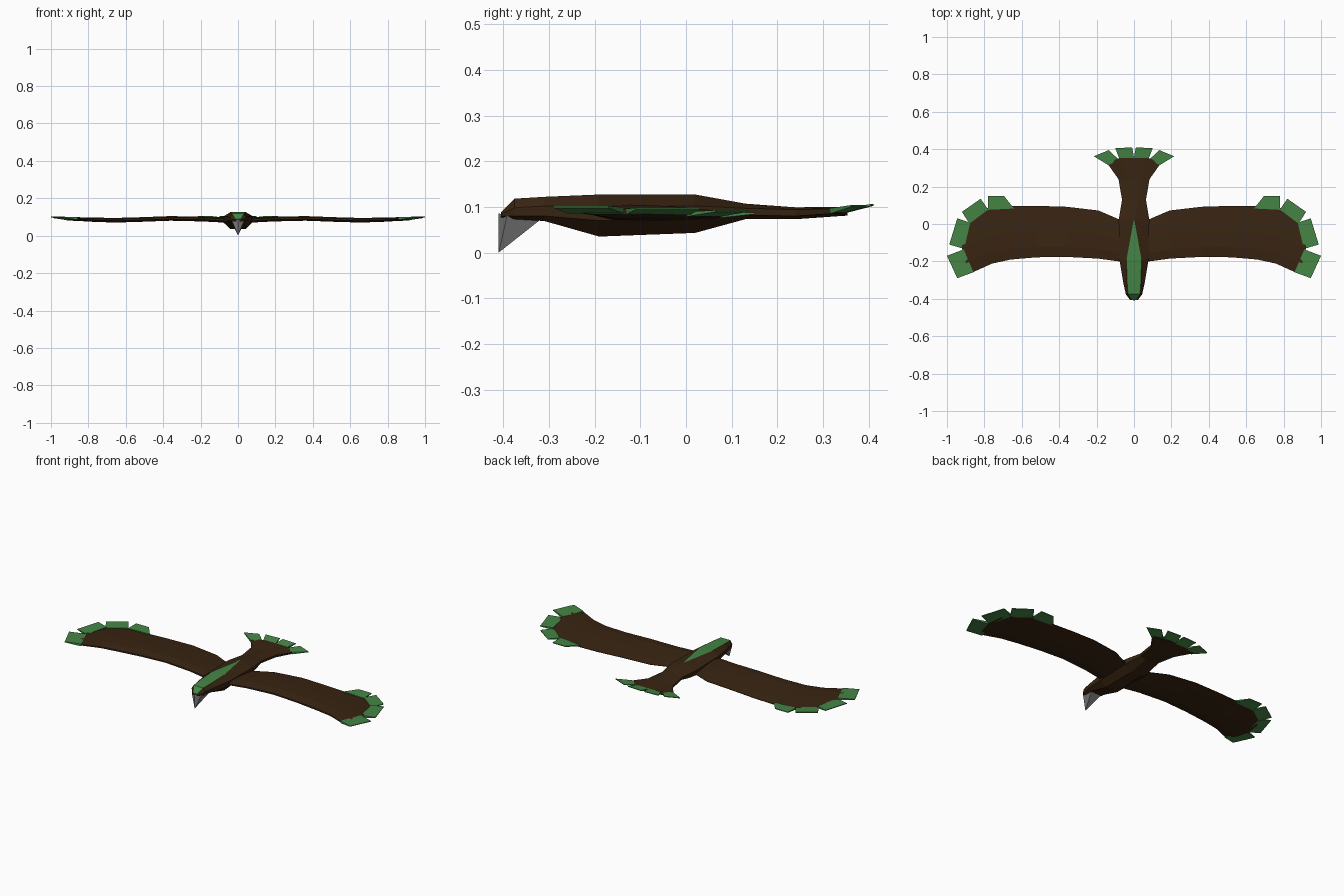
import bpy, bmesh

if "Cube" in bpy.data.objects:
    bpy.data.objects.remove(bpy.data.objects["Cube"])


def material(name, rgb):
    m = bpy.data.materials.new(name)
    m.diffuse_color = (*rgb, 1)
    m.use_nodes = True
    m.node_tree.nodes["Principled BSDF"].inputs["Base Color"].default_value = m.diffuse_color
    return m


BROWN = material("dark_brown", (0.04, 0.018, 0.006))
GREEN = material("feather_green", (0.06, 0.235, 0.06))
GREY = material("beak_grey", (0.2, 0.2, 0.2))


def finish(name, bm, mats):
    bmesh.ops.recalc_face_normals(bm, faces=bm.faces)
    me = bpy.data.meshes.new(name)
    bm.to_mesh(me)
    bm.free()
    for m in mats:
        me.materials.append(m)
    ob = bpy.data.objects.new(name, me)
    bpy.context.collection.objects.link(ob)
    return ob


def loft(rings):
    """Skin closed rings of equal length and cap both ends; returns strips by side index."""
    bm = bmesh.new()
    rows = [[bm.verts.new(p) for p in r] for r in rings]
    n = len(rows[0])
    strips = []
    for a, b in zip(rows, rows[1:]):
        strips.append([bm.faces.new((a[i], a[(i + 1) % n], b[(i + 1) % n], b[i]))
                       for i in range(n)])
    bm.faces.new(rows[0])
    bm.faces.new(rows[-1])
    return bm, strips


def mirror(ob):
    mod = ob.modifiers.new("mirror", 'MIRROR')
    mod.use_mirror_merge = False


# Body and tail: y, half width, top strip half width, top z, shoulder z, low z, bottom z
SECTIONS = [
    (-0.405, 0.022, 0.014, 0.088, 0.084, 0.080, 0.077),
    (-0.375, 0.044, 0.032, 0.118, 0.098, 0.080, 0.073),
    (-0.310, 0.058, 0.037, 0.122, 0.102, 0.080, 0.069),
    (-0.190, 0.078, 0.040, 0.127, 0.102, 0.070, 0.035),
    (0.020, 0.082, 0.002, 0.127, 0.102, 0.072, 0.043),
    (0.130, 0.064, 0.024, 0.107, 0.097, 0.082, 0.073),
    (0.240, 0.083, 0.040, 0.099, 0.094, 0.080, 0.073),
    (0.330, 0.147, 0.070, 0.100, 0.096, 0.086, 0.081),
]
rings = []
for k, (y, w, t, zt, zs, zl, zb) in enumerate(SECTIONS):
    mid = 0.024 if k == len(SECTIONS) - 1 else 0   # rounded end of the tail
    b = max(t, w * 0.4)
    half = [(t, y + mid, zt), (w, y, zs), (w * 0.97, y, zl), (b, y + mid, zb)]
    rings.append(half + [(-x, yy, z) for x, yy, z in reversed(half)])
bm, strips = loft(rings)
for s in strips[:4]:          # crown stripe
    s[7].material_index = 1
finish("body", bm, [BROWN, GREEN])

# Hooked beak
bm = bmesh.new()
pts = [(0, -0.41, 0.086), (0.032, -0.392, 0.08), (0.034, -0.32, 0.071),
       (-0.034, -0.32, 0.071), (-0.032, -0.392, 0.08)]
top = [bm.verts.new(p) for p in pts]
tip = bm.verts.new((0, -0.41, 0))
bm.faces.new(top)
for i in range(5):
    bm.faces.new((top[i], top[(i + 1) % 5], tip))
finish("beak", bm, [GREY])

# Wing: leading x, leading y, trailing x, trailing y, centre z, half thickness, tip bulge
STATIONS = [
    (0.03, -0.20, 0.03, 0.005, 0.086, 0.014, 0),
    (0.08, -0.20, 0.08, 0.025, 0.086, 0.014, 0),
    (0.19, -0.185, 0.19, 0.072, 0.090, 0.012, 0),
    (0.36, -0.176, 0.36, 0.092, 0.094, 0.012, 0),
    (0.52, -0.178, 0.52, 0.097, 0.088, 0.012, 0),
    (0.66, -0.190, 0.65, 0.095, 0.084, 0.012, 0),
    (0.76, -0.212, 0.785, 0.085, 0.087, 0.011, 0),
    (0.87, -0.262, 0.885, 0.010, 0.093, 0.008, 0.043),
]
CHORD = [(0, 0.35), (0.2, 1), (0.5, 0.9), (0.78, 0.5), (1, 0.1)]
rings = []
for lx, ly, tx, ty, z, h, bulge in STATIONS:
    def point(f, dz):
        return (lx + (tx - lx) * f + bulge * 4 * f * (1 - f), ly + (ty - ly) * f,
                z - 0.006 * f + dz * h)
    rings.append([point(f, d) for f, d in CHORD] + [point(f, -d) for f, d in reversed(CHORD)])
bm, _ = loft(rings)
mirror(finish("wings", bm, [BROWN]))


def feather(name, base, tips, zb, zt, h):
    """Wedge-shaped feather, thick at the base and thin at the tip."""
    c = [sum(p[i] for p in tips) / 2 - sum(p[i] for p in base) / 2 for i in (0, 1)]
    inner = [(x - c[0] * 0.15, y - c[1] * 0.15) for x, y in base]
    a = [(x, y, zb + s * h) for s in (1, -1) for x, y in inner[::s]]
    b = [(x, y, zt + s * 0.002) for s in (1, -1) for x, y in tips[::s]]
    bm, _ = loft([a, b])
    mirror(finish(name, bm, [GREEN]))


# Wing tip feathers
feather("wing_feather_1", [(0.645, 0.092), (0.785, 0.085)],
        [(0.695, 0.15), (0.78, 0.15)], 0.081, 0.086, 0.005)
feather("wing_feather_2", [(0.785, 0.085), (0.885, 0.01)],
        [(0.82, 0.135), (0.92, 0.065)], 0.084, 0.091, 0.005)
feather("wing_feather_3", [(0.885, 0.01), (0.918, -0.13)],
        [(0.945, 0.03), (0.988, -0.11)], 0.089, 0.096, 0.007)
feather("wing_feather_4", [(0.922, -0.14), (0.87, -0.262)],
        [(1.0, -0.17), (0.945, -0.29)], 0.092, 0.1, 0.007)

# Tail feathers
feather("tail_feather_outer", [(0.147, 0.322), (0.085, 0.346)],
        [(0.215, 0.362), (0.135, 0.395)], 0.091, 0.102, 0.006)
feather("tail_feather_inner", [(0.077, 0.348), (0.0, 0.353)],
        [(0.1, 0.405), (0.01, 0.41)], 0.091, 0.104, 0.006)
